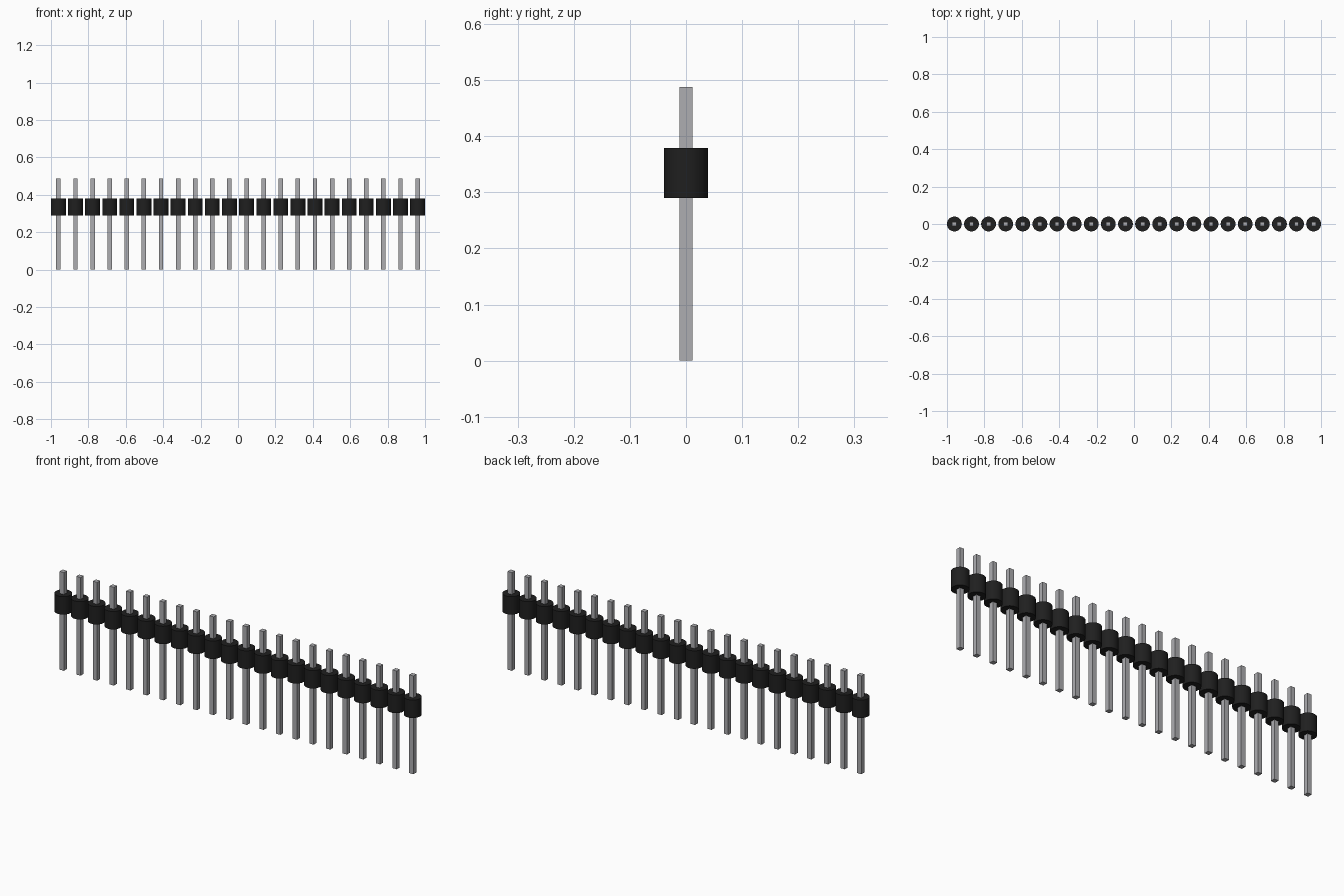
import bpy
import math

if "Cube" in bpy.data.objects:
    bpy.data.objects.remove(bpy.data.objects["Cube"])

COUNT = 22
RADIUS = 0.0396
PITCH = (2 - 2 * RADIUS) / (COUNT - 1)
PIN_WIDTH, PIN_HEIGHT = 0.0235, 0.488
COLLAR_BOTTOM, COLLAR_TOP = 0.29, 0.379


def make_material(name, color):
    mat = bpy.data.materials.new(name)
    mat.use_nodes = True
    mat.diffuse_color = color
    mat.node_tree.nodes["Principled BSDF"].inputs["Base Color"].default_value = color
    return mat


def finish(name, mat):
    obj = bpy.context.object
    obj.name = name
    obj.data.materials.append(mat)
    return obj


metal = make_material("grey metal", (0.42, 0.42, 0.44, 1))
plastic = make_material("black plastic", (0.014, 0.014, 0.014, 1))

for i in range(COUNT):
    x = (i - (COUNT - 1) / 2) * PITCH

    # Square metal pin running through the collar
    bpy.ops.mesh.primitive_cube_add(size=1, location=(x, 0, PIN_HEIGHT / 2))
    pin = finish(f"pin_{i + 1}", metal)
    pin.scale = (PIN_WIDTH, PIN_WIDTH, PIN_HEIGHT)

    # Round insulating collar
    bpy.ops.mesh.primitive_cylinder_add(
        vertices=48, radius=RADIUS, depth=COLLAR_TOP - COLLAR_BOTTOM,
        location=(x, 0, (COLLAR_TOP + COLLAR_BOTTOM) / 2))
    finish(f"collar_{i + 1}", plastic)
    bpy.ops.object.shade_smooth_by_angle(angle=math.radians(30))
